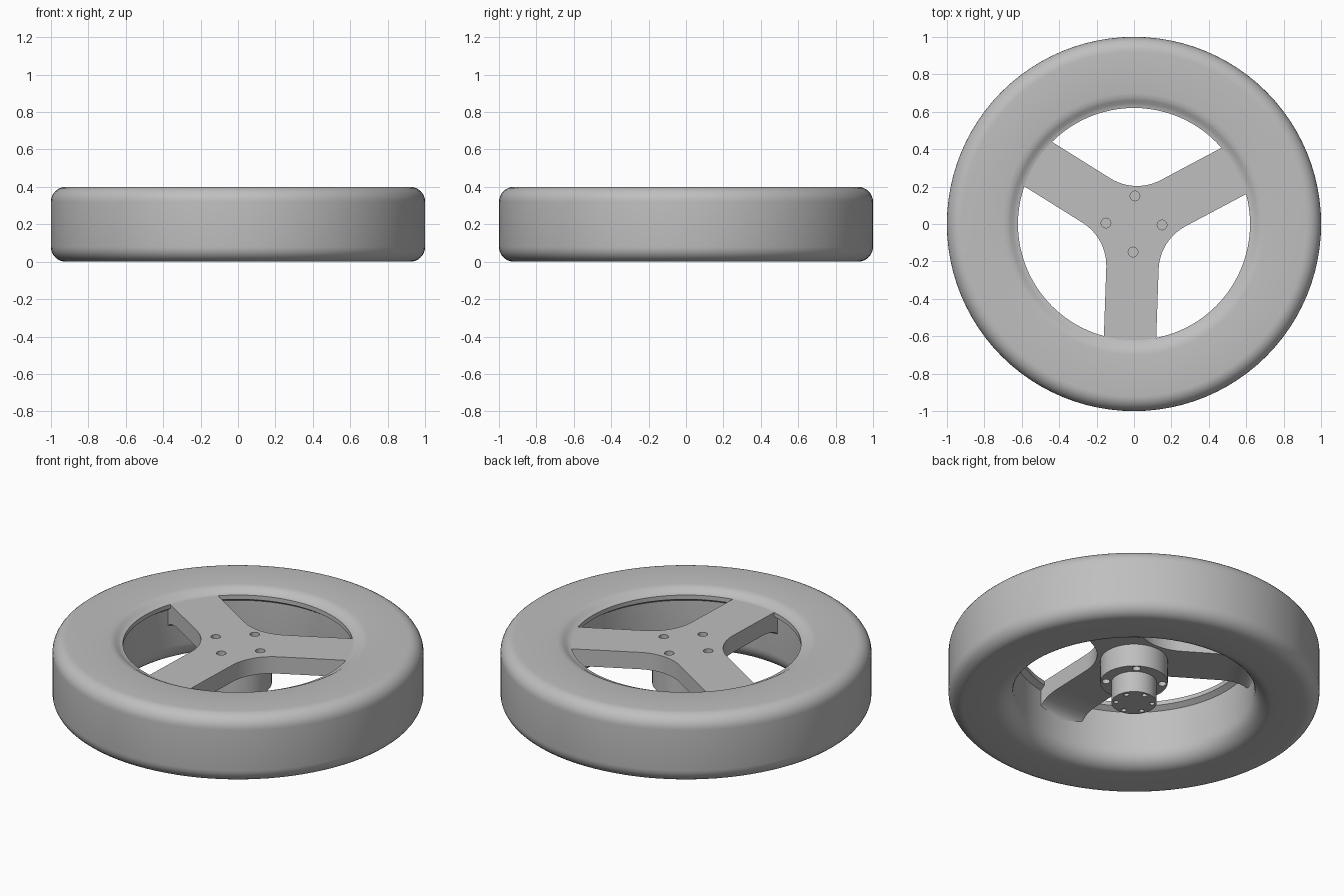
import bpy, bmesh
from math import sin, cos, pi, radians, sqrt
from mathutils import Matrix

cube = bpy.data.objects.get("Cube")
if cube:
    bpy.data.objects.remove(cube, do_unlink=True)

grey = bpy.data.materials.new("plain_grey")
grey.use_nodes = True
colour = (0.52, 0.52, 0.52, 1)
grey.diffuse_color = colour
grey.node_tree.nodes["Principled BSDF"].inputs["Base Color"].default_value = colour

TWIST = radians(-2)


def make_object(name, bm):
    bmesh.ops.remove_doubles(bm, verts=bm.verts, dist=1e-5)
    bmesh.ops.recalc_face_normals(bm, faces=bm.faces)
    mesh = bpy.data.meshes.new(name)
    bm.to_mesh(mesh)
    bm.free()
    mesh.materials.append(grey)
    obj = bpy.data.objects.new(name, mesh)
    bpy.context.collection.objects.link(obj)
    return obj


def smooth(obj, angle=35):
    bpy.ops.object.select_all(action='DESELECT')
    obj.select_set(True)
    bpy.context.view_layer.objects.active = obj
    bpy.ops.object.shade_smooth_by_angle(angle=radians(angle))


def arc(cx, cy, r, start, end, steps=8):
    angles = [radians(start + (end - start) * i / steps) for i in range(steps + 1)]
    return [(cx + r * cos(a), cy + r * sin(a)) for a in angles]


def lathe(name, profile, closed, steps=96):
    bm = bmesh.new()
    verts = [bm.verts.new((r, 0, z)) for r, z in profile]
    edges = [bm.edges.new(pair) for pair in zip(verts, verts[1:])]
    if closed:
        edges.append(bm.edges.new((verts[-1], verts[0])))
    bmesh.ops.spin(bm, geom=verts + edges, cent=(0, 0, 0), axis=(0, 0, 1),
                   angle=2 * pi, steps=steps, use_merge=False)
    return make_object(name, bm)


def prism(bm, points, depth):
    """Extrude a closed outline of 3D points along the depth vector."""
    face = bm.faces.new([bm.verts.new(p) for p in points])
    new = bmesh.ops.extrude_face_region(bm, geom=[face], use_keep_orig=True)["geom"]
    bmesh.ops.translate(bm, vec=depth,
                        verts=[g for g in new if isinstance(g, bmesh.types.BMVert)])


def drill(obj, rings):
    """Sink rings of blind holes: (count, ring radius, hole radius, first angle, z)."""
    bm = bmesh.new()
    for count, ring, radius, first, z in rings:
        for i in range(count):
            a = first + 2 * pi * i / count
            bmesh.ops.create_cone(bm, cap_ends=True, segments=20, radius1=radius,
                                  radius2=radius, depth=0.08,
                                  matrix=Matrix.Translation((ring * cos(a), ring * sin(a), z)))
    cutter = make_object("hole_cutter", bm)
    cutter.hide_render = True
    mod = obj.modifiers.new("holes", 'BOOLEAN')
    mod.operation, mod.solver, mod.object = 'DIFFERENCE', 'EXACT', cutter
    depsgraph = bpy.context.evaluated_depsgraph_get()
    mesh = bpy.data.meshes.new_from_object(obj.evaluated_get(depsgraph))
    obj.modifiers.clear()
    obj.data = mesh
    bpy.data.objects.remove(cutter, do_unlink=True)


# Tyre and rim ring: rounded tread, flared lower bore, thin upper lip
ring_profile = (arc(0.92, 0.32, 0.08, 90, 0) + arc(0.92, 0.08, 0.08, 0, -90)
                + arc(0.75, 0.10, 0.10, 270, 180)
                + [(0.65, 0.325), (0.62, 0.345), (0.62, 0.37), (0.632, 0.372),
                   (0.645, 0.378), (0.66, 0.388), (0.675, 0.396), (0.70, 0.40)])
smooth(lathe("tyre_ring", ring_profile, True))

# Three-armed spider with filleted inner corners
HALF, FILLET, REACH = 0.14, 0.27, 0.66
TOP, UNDER = 0.37, 0.27
outline = []
for k in range(3):
    turn = Matrix.Rotation(radians(30 + 120 * k) + TWIST, 3, 'Z')
    centre = 2 * (HALF + FILLET) / sqrt(3)
    corner = arc(centre * cos(pi / 3), centre * sin(pi / 3), FILLET, 270, 210, 12)
    local = [(REACH, -HALF), (REACH, HALF)] + corner
    outline += [turn @ Matrix.Translation((x, y, UNDER)).translation for x, y in local]
bm = bmesh.new()
prism(bm, outline, (0, 0, TOP - UNDER))
spider = make_object("spoke_spider", bm)
drill(spider, [(4, 0.15, 0.026, TWIST, TOP + 0.01)])
smooth(spider)

# Curved thickening under the outer end of each spoke
for k in range(3):
    bm = bmesh.new()
    curve = [(0.50 + 0.15 * cos(radians(a)), UNDER - 0.07 * (1 - sin(radians(a))))
             for a in range(90, -1, -10)]
    side = [(x, -HALF, z) for x, z in curve + [(REACH, 0.20), (REACH, UNDER)]]
    prism(bm, side, (0, 2 * HALF, 0))
    bm.transform(Matrix.Rotation(radians(30 + 120 * k) + TWIST, 4, 'Z'))
    smooth(make_object("spoke_gusset_%d" % (k + 1), bm))

# Stepped hub with bolt holes in the flange and the end face
hub = lathe("hub", [(0, 0.29), (0.182, 0.29), (0.182, 0.135), (0.122, 0.135),
                    (0.122, 0.01), (0, 0.01)], False, 64)
drill(hub, [(4, 0.152, 0.022, radians(55), 0.125),
            (6, 0.097, 0.014, radians(25), 0.0)])
smooth(hub)
